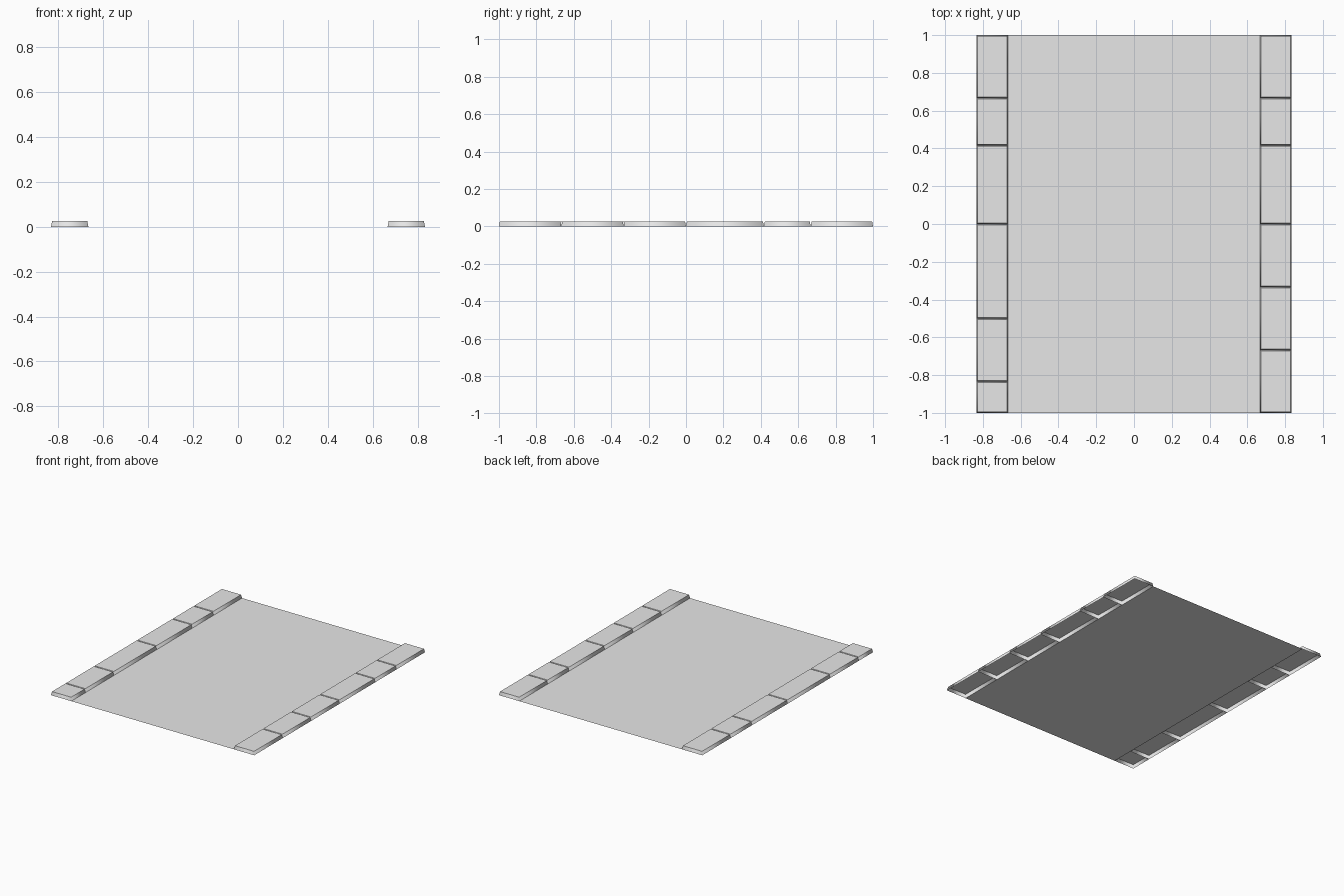
import bpy
import bmesh
import math

cube = bpy.data.objects.get("Cube")
if cube:
    bpy.data.objects.remove(cube, do_unlink=True)

HALF_LENGTH = 1.0
INNER = 2 / 3      # edge of the road surface
OUTER = 5 / 6      # outer edge of the kerbs
HEIGHT = 0.026
TAPER = 0.005

grey = bpy.data.materials.new("stone grey")
grey.use_nodes = True
colour = (0.8, 0.8, 0.8, 1)
grey.diffuse_color = colour
grey.node_tree.nodes["Principled BSDF"].inputs["Base Color"].default_value = colour


def make_object(name, bm):
    mesh = bpy.data.meshes.new(name)
    bm.to_mesh(mesh)
    bm.free()
    mesh.materials.append(grey)
    obj = bpy.data.objects.new(name, mesh)
    bpy.context.collection.objects.link(obj)
    return obj


def rectangle(bm, x0, x1, y0, y1, z):
    return [bm.verts.new((x, y, z)) for x, y in ((x0, y0), (x1, y0), (x1, y1), (x0, y1))]


def kerb_stone(name, x0, x1, y0, y1):
    """Tapered stone shell, open underneath, with smooth sides and a crisp top."""
    bm = bmesh.new()
    base = rectangle(bm, x0, x1, y0, y1, 0)
    top = rectangle(bm, x0 + TAPER, x1 - TAPER, y0 + TAPER, y1 - TAPER, HEIGHT)
    bm.faces.new(top)
    for i in range(4):
        j = (i + 1) % 4
        side = bm.faces.new((base[i], base[j], top[j], top[i]))
        side.smooth = True
    for i in range(4):
        bm.edges.get((top[i], top[(i + 1) % 4])).smooth = False
    make_object(name, bm)


# Flat road surface
road = bmesh.new()
road.faces.new(rectangle(road, -INNER, INNER, -HALF_LENGTH, HALF_LENGTH, 0))
make_object("road_surface", road)

# Kerb rows, split into stones at twelfths of the half length
rows = {
    "left": (INNER, OUTER, (-12, -8, -4, 0, 5, 8, 12)),
    "right": (-OUTER, -INNER, (-12, -10, -6, 0, 5, 8, 12)),
}
for side, (x0, x1, joints) in rows.items():
    for number, (start, end) in enumerate(zip(joints, joints[1:]), 1):
        kerb_stone(f"{side}_kerb_stone_{number}", x0, x1, start / 12, end / 12)
